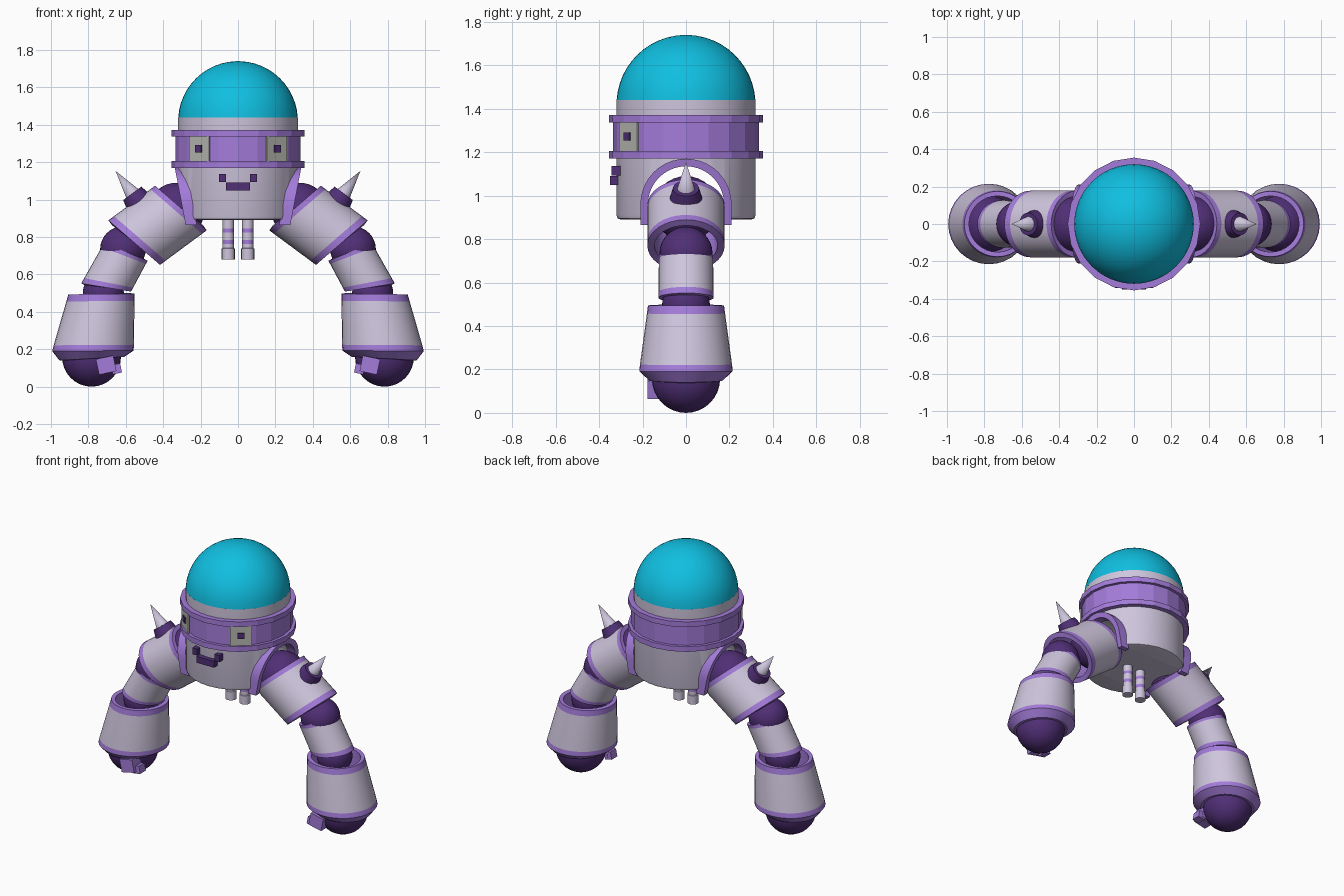
import bpy, bmesh, math
from mathutils import Vector, Matrix

if "Cube" in bpy.data.objects:
    bpy.data.objects.remove(bpy.data.objects["Cube"])


def material(name, rgb):
    m = bpy.data.materials.new(name)
    m.use_nodes = True
    m.diffuse_color = (*rgb, 1)
    m.node_tree.nodes["Principled BSDF"].inputs["Base Color"].default_value = (*rgb, 1)
    return m


SHELL = material("pale lavender", (0.62, 0.56, 0.72))
TRIM = material("bright purple", (0.37, 0.20, 0.70))
DARK = material("deep purple", (0.08, 0.028, 0.18))
DOME = material("turquoise", (0.005, 0.52, 0.75))
PANEL = material("eye grey", (0.48, 0.48, 0.45))


def finish(name, bm, mats, side=1, smooth=True):
    """Turn a bmesh into an object; side -1 mirrors it across x."""
    if side < 0:
        bmesh.ops.scale(bm, vec=(-1, 1, 1), verts=bm.verts)
    bmesh.ops.recalc_face_normals(bm, faces=bm.faces)
    mesh = bpy.data.meshes.new(name)
    bm.to_mesh(mesh)
    bm.free()
    for m in mats:
        mesh.materials.append(m)
    ob = bpy.data.objects.new(name, mesh)
    bpy.context.collection.objects.link(ob)
    if smooth:
        bpy.ops.object.select_all(action="DESELECT")
        ob.select_set(True)
        bpy.context.view_layer.objects.active = ob
        bpy.ops.object.shade_smooth_by_angle(angle=math.radians(35))
    return ob


def skin(bm, rings, mat_rows=None, loop=False):
    """Bridge equal rings of vertices with quads."""
    n = len(rings[0])
    for i in range(len(rings) if loop else len(rings) - 1):
        a, b = rings[i], rings[(i + 1) % len(rings)]
        for j in range(n):
            k = (j + 1) % n
            f = bm.faces.new((a[j], a[k], b[k], b[j]))
            f.material_index = mat_rows[i] if mat_rows else 0


def lathe(name, profile, mats, n=32, mat_rows=None, loop=False, centre=(0, 0), smooth=True):
    """Spin (radius, height) points about a vertical axis."""
    bm = bmesh.new()
    rings = [[bm.verts.new((centre[0] + r * math.cos(math.tau * j / n),
                            centre[1] + r * math.sin(math.tau * j / n), z))
              for j in range(n)] for r, z in profile]
    skin(bm, rings, mat_rows, loop)
    if not loop:
        bm.faces.new(rings[0])
        bm.faces.new(rings[-1])
    return finish(name, bm, mats, smooth=smooth)


def ball(name, centre, r, side):
    bm = bmesh.new()
    bmesh.ops.create_uvsphere(bm, u_segments=32, v_segments=16, radius=r,
                              matrix=Matrix.Translation(centre))
    return finish(name, bm, [DARK], side)


def box(name, centre, size, mat, side=1, rot=0, axis="Z"):
    bm = bmesh.new()
    bmesh.ops.create_cube(bm, size=1, matrix=Matrix.Translation(centre)
                          @ Matrix.Rotation(math.radians(rot), 4, axis)
                          @ Matrix.Diagonal((*size, 1)))
    return finish(name, bm, [mat], side, smooth=False)


def sleeve(name, p0, p1, rows, mats_rows, tilt, side, n=32):
    """Hollow tube from p0 to p1 (x, z) with slanted ends; rows are (fraction, radius)."""
    a, b = Vector((p0[0], 0, p0[1])), Vector((p1[0], 0, p1[1]))
    d = (b - a).normalized()
    u = Vector((-d.z, 0, d.x))
    bm = bmesh.new()
    rings = []
    for t, r in rows:
        ring = []
        for j in range(n):
            c, s = math.cos(math.tau * j / n), math.sin(math.tau * j / n)
            slant = (tilt[0] * (1 - t) + tilt[1] * t) * c
            ring.append(bm.verts.new(a.lerp(b, t) + d * slant + u * r * c + Vector((0, r * s, 0))))
        rings.append(ring)
    skin(bm, rings, mats_rows, loop=True)
    return finish(name, bm, [SHELL, TRIM], side)


def arch_points(r, z_mid, z_low, n=20):
    arc = [(r * math.cos(math.pi * i / n), z_mid + r * math.sin(math.pi * i / n)) for i in range(n + 1)]
    return [(r, z_low)] + arc + [(-r, z_low)]


# Body with an arched shoulder tunnel
body = lathe("body", [(0.30, 0.89), (0.315, 0.895), (0.32, 0.91), (0.32, 1.44)], [SHELL])
bm = bmesh.new()
outline = arch_points(0.185, 0.96, 0.8)
ends = [[bm.verts.new((x, y, z)) for y, z in outline] for x in (-0.5, 0.5)]
skin(bm, ends)
for e in ends:
    bm.faces.new(e)
cutter = finish("tunnel_cutter", bm, [SHELL], smooth=False)
cutter.hide_render = True
mod = body.modifiers.new("tunnel", "BOOLEAN")
mod.object, mod.operation, mod.solver = cutter, "DIFFERENCE", "EXACT"
bpy.context.view_layer.objects.active = body
bpy.ops.object.modifier_apply(modifier="tunnel")
bpy.data.objects.remove(cutter)
box("body_floor", (0, 0, 0.905), (0.48, 0.38, 0.03), SHELL)

# Dome
arc = [math.radians(3.6 + i * 7) for i in range(13)]
lathe("dome", [(0.32 * math.cos(a), 1.42 + 0.32 * math.sin(a)) for a in arc], [DOME], n=48)

# Visor band and its two rims
lathe("visor_band", [(0.31, 1.19), (0.335, 1.19), (0.335, 1.35), (0.31, 1.35)],
      [TRIM], n=20, loop=True, smooth=False)
for label, z in (("lower", 1.17), ("upper", 1.337)):
    lathe(label + "_visor_rim", [(0.31, z), (0.355, z), (0.355, z + 0.035), (0.31, z + 0.035)],
          [TRIM], n=20, loop=True, smooth=False)

# Mouth bar
box("mouth_bar", (0, -0.327, 1.07), (0.13, 0.045, 0.042), DARK)

for side, tag in ((1, "left_"), (-1, "right_")):
    # Face
    ang = math.radians(38)
    out = Vector((math.sin(ang), -math.cos(ang), 0))
    box(tag + "eye_panel", out * 0.335 + Vector((0, 0, 1.271)), (0.135, 0.009, 0.132), PANEL, side, 38)
    box(tag + "pupil", out * 0.338 + Vector((0, 0, 1.272)), (0.042, 0.02, 0.038), DARK, side, 38)
    box(tag + "mouth_corner", (0.083, -0.322, 1.115), (0.036, 0.04, 0.044), DARK, side)

    # Striped pipe under the body
    lathe(tag + "pipe", [(0.03, 0.89), (0.03, 0.845), (0.03, 0.825), (0.03, 0.785), (0.03, 0.762),
                         (0.03, 0.74), (0.035, 0.738), (0.035, 0.68)],
          [SHELL, TRIM], n=16, mat_rows=[0, 1, 0, 1, 0, 0, 0], centre=(side * 0.052, 0))

    # Leaning shoulder arch
    bm = bmesh.new()
    corners = []
    for r, off in ((0.175, -0.03), (0.21, -0.03), (0.21, 0.03), (0.175, 0.03)):
        corners.append([bm.verts.new((0.25 + (z - 0.865) * 0.19 + off, y, z))
                        for y, z in arch_points(r, 0.96, 0.865)])
    sections = list(zip(*corners))
    skin(bm, sections)
    bm.faces.new(sections[0])
    bm.faces.new(sections[-1])
    finish(tag + "shoulder_arch", bm, [TRIM], side)

    # Joints and hand
    ball(tag + "shoulder_joint", (0.33, 0, 0.94), 0.15, side)
    ball(tag + "elbow_joint", (0.615, 0, 0.735), 0.122, side)
    ball(tag + "wrist_joint", (0.72, 0, 0.50), 0.11, side)
    ball(tag + "hand", (0.783, 0, 0.157), 0.157, side)
    box(tag + "thumb", (0.705, -0.135, 0.115), (0.095, 0.085, 0.085), TRIM, side, 12, "Y")
    box(tag + "thumb_tip", (0.65, -0.125, 0.095), (0.05, 0.06, 0.05), TRIM, side, 12, "Y")

    # Arm sleeves
    bands = [1, 0, 1, 1, 1, 1]
    sleeve(tag + "upper_arm", (0.305, 0.955), (0.555, 0.77),
           [(0, 0.178), (0.1, 0.178), (0.88, 0.178), (1, 0.178), (1, 0.145), (0, 0.145)],
           bands, (0.04, 0.04), side)
    sleeve(tag + "forearm", (0.60, 0.72), (0.705, 0.53),
           [(0, 0.125), (0.1, 0.125), (0.87, 0.127), (1, 0.127), (1, 0.1), (0, 0.1)],
           bands, (0.015, 0.045), side)
    sleeve(tag + "cuff", (0.73, 0.495), (0.782, 0.15),
           [(0, 0.175), (0.11, 0.18), (0.79, 0.212), (0.88, 0.215), (1, 0.17), (1, 0.15), (0, 0.15)],
           [1, 0, 1, 1, 1, 1, 1], (0.028, 0.035), side)

    # Shoulder spike on a dark collar
    up = Vector((0.595, 0, 0.804))
    turn = up.to_track_quat("Z", "Y").to_matrix().to_4x4()
    for part, r1, r2, h, base, mat in (("spike_collar", 0.075, 0.06, 0.06, 0.0, DARK),
                                       ("spike", 0.045, 0.0, 0.17, 0.04, SHELL)):
        bm = bmesh.new()
        bmesh.ops.create_cone(bm, cap_ends=True, segments=24, radius1=r1, radius2=r2, depth=h,
                              matrix=Matrix.Translation(Vector((0.53, 0, 0.985)) + up * (base + h / 2))
                              @ turn)
        finish(tag + part, bm, [mat], side)
